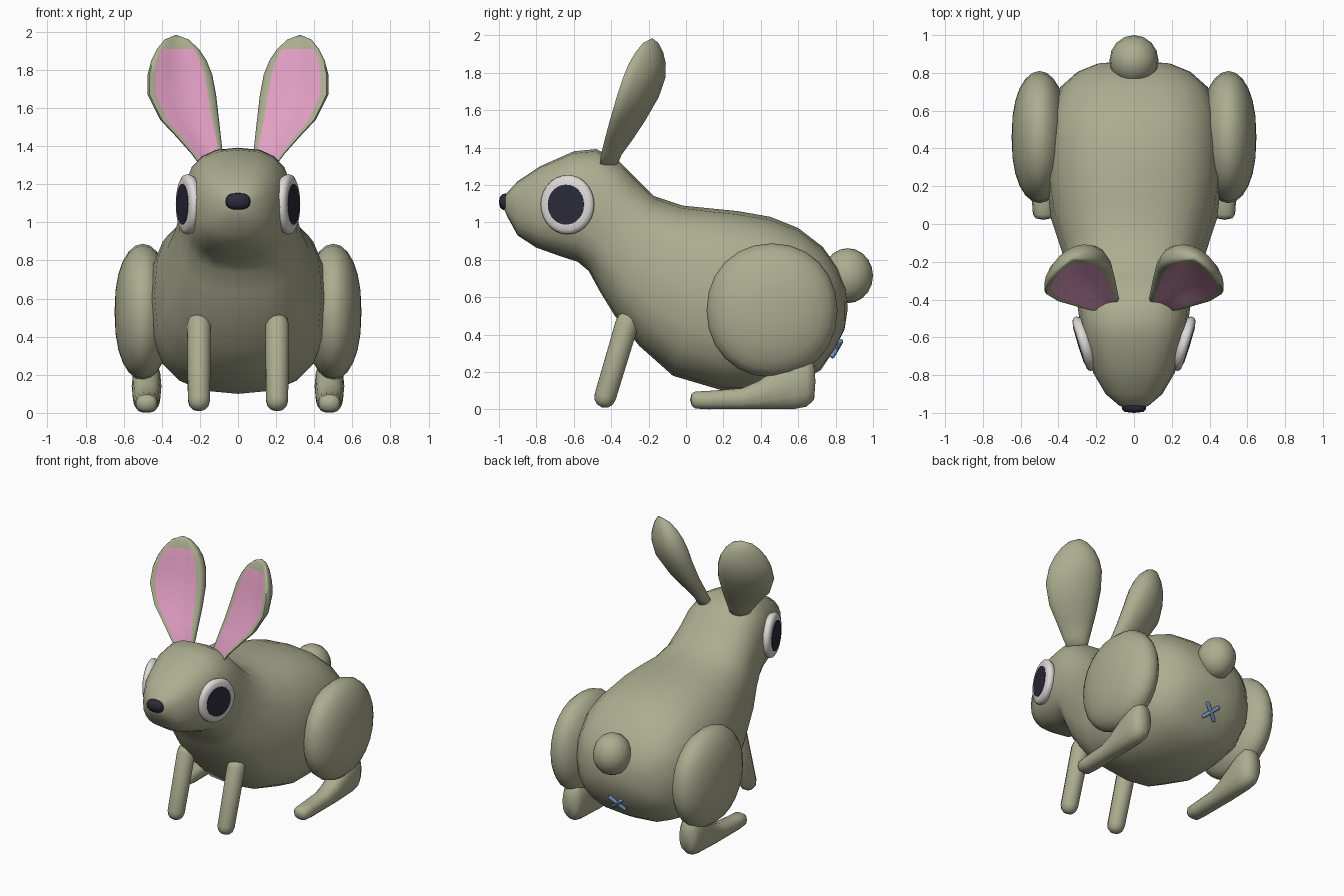
import bpy, bmesh, math
from mathutils import Vector, Matrix

if "Cube" in bpy.data.objects:
    bpy.data.objects.remove(bpy.data.objects["Cube"])


def material(name, rgb):
    m = bpy.data.materials.new(name)
    m.diffuse_color = (*rgb, 1)
    m.use_nodes = True
    m.node_tree.nodes["Principled BSDF"].inputs["Base Color"].default_value = m.diffuse_color
    return m


FUR = material("sage fur", (0.41, 0.42, 0.28))
PINK = material("ear pink", (0.75, 0.34, 0.54))
DARK = material("dark navy", (0.025, 0.023, 0.042))
WHITE = material("eye white", (0.72, 0.70, 0.68))
BLUE = material("stitch blue", (0.16, 0.27, 0.50))


def finish(name, bm, mats, angle=50):
    bmesh.ops.recalc_face_normals(bm, faces=bm.faces)
    me = bpy.data.meshes.new(name)
    bm.to_mesh(me)
    bm.free()
    for m in mats:
        me.materials.append(m)
    ob = bpy.data.objects.new(name, me)
    bpy.context.collection.objects.link(ob)
    bpy.context.view_layer.objects.active = ob
    ob.select_set(True)
    bpy.ops.object.shade_smooth_by_angle(angle=math.radians(angle))
    ob.select_set(False)
    return ob


def loft(name, rings, mats, start=None, end=None, rule=None, angle=50):
    """Skin closed rings; optional tip points; rule(row, column) gives a material index."""
    bm = bmesh.new()
    rows = [[bm.verts.new(p) for p in r] for r in rings]
    n = len(rows[0])
    for i in range(len(rows) - 1):
        for j in range(n):
            k = (j + 1) % n
            f = bm.faces.new((rows[i][j], rows[i][k], rows[i + 1][k], rows[i + 1][j]))
            f.material_index = rule(i, j) if rule else 0
    for row, tip in ((rows[0], start), (rows[-1], end)):
        if tip is None:
            bm.faces.new(row)
        else:
            v = bm.verts.new(tip)
            for j in range(n):
                bm.faces.new((row[j], row[(j + 1) % n], v))
    return finish(name, bm, mats, angle)


def oval(center, u, v, n=16, power=2.0):
    """Superellipse ring spanned by half-axis vectors u and v."""
    pts = []
    for i in range(n):
        a = 2 * math.pi * i / n
        c, s = math.cos(a), math.sin(a)
        pts.append(Vector(center) + Vector(u) * math.copysign(abs(c) ** (2 / power), c)
                   + Vector(v) * math.copysign(abs(s) ** (2 / power), s))
    return pts


def ellipsoid(name, center, radii, mat, seg=20, rows=12):
    bm = bmesh.new()
    bmesh.ops.create_uvsphere(bm, u_segments=seg, v_segments=rows, radius=1,
                              matrix=Matrix.Translation(center) @ Matrix.Diagonal((*radii, 1)))
    return finish(name, bm, [mat], 80)


def capsule(name, a, b, r0, r1, mat, n=12):
    """Round-ended tapered rod."""
    a, b = Vector(a), Vector(b)
    d = (b - a).normalized()
    u = d.orthogonal().normalized()
    v = d.cross(u)
    rings = []
    for t, s in ((-0.85, 0.53), (-0.5, 0.87), (0, 1)):
        rings.append(oval(a + d * r0 * t, u * r0 * s, v * r0 * s, n))
    for t, s in ((0, 1), (0.5, 0.87), (0.85, 0.53)):
        rings.append(oval(b + d * r1 * t, u * r1 * s, v * r1 * s, n))
    return loft(name, rings, [mat], a - d * r0, b + d * r1, angle=80)


# Body and head: (top y, top z, bottom y, bottom z, half width)
BODY = [(-.965, 1.15, -.955, 1.03, .08), (-.90, 1.22, -.90, .93, .15),
        (-.78, 1.30, -.80, .865, .215), (-.60, 1.38, -.66, .815, .265),
        (-.48, 1.392, -.58, .79, .285), (-.36, 1.33, -.52, .74, .298),
        (-.28, 1.25, -.46, .63, .31), (-.17, 1.14, -.38, .50, .345),
        (-.02, 1.09, -.25, .34, .385), (.13, 1.075, -.07, .18, .44),
        (.28, 1.06, .20, .10, .465), (.45, 1.03, .42, .10, .465),
        (.60, .97, .60, .14, .445), (.73, .87, .72, .21, .39),
        (.81, .76, .80, .33, .30), (.852, .66, .848, .43, .19)]
rings = []
for ty, tz, by, bz, w in BODY:
    top, bot = Vector((0, ty, tz)), Vector((0, by, bz))
    rings.append(oval((top + bot) / 2, (w, 0, 0), (top - bot) / 2, 20, 2.6))
loft("body_and_head", rings, [FUR], (0, -.985, 1.10), (0, .865, .54), angle=80)

# Nose
rings = [oval((0, y, 1.11), (w, 0, 0), (0, 0, h), 16, 2.6)
         for y, w, h in ((-.93, .055, .035), (-.955, .066, .045), (-.98, .064, .042), (-.995, .048, .028))]
loft("nose", rings, [DARK], (0, -.93, 1.11), (0, -1.0, 1.11), angle=80)

# Tail
ellipsoid("tail", (0, .865, .715), (.13, .135, .147), FUR, 16, 10)

# Crossed stitches under the tail
c = Vector((0, .805, .325))
up = Vector((0, .5, .87))
for name, s in (("stitch_a", 1), ("stitch_b", -1)):
    d = (Vector((s, 0, 0)) + up).normalized() * .062
    capsule(name, c - d, c + d, .014, .014, BLUE, 8)

# Ear slices: (z, inner x, outer x, front y, back y)
EAR = [(1.30, .085, .20, -.455, -.37), (1.36, .08, .245, -.45, -.345), (1.45, .09, .325, -.425, -.28),
       (1.54, .10, .41, -.40, -.22), (1.67, .115, .475, -.36, -.145),
       (1.775, .135, .475, -.325, -.11), (1.85, .165, .455, -.295, -.108),
       (1.91, .205, .425, -.262, -.122), (1.96, .26, .385, -.225, -.148)]
YAW = 0.33

for side, s in (("right", 1), ("left", -1)):
    # Ear: domed back, hollowed pink front, turned a little inward
    rings = []
    for z, xi, xo, yf, yb in EAR:
        w, cx = (xo - xi) / 2, (xo + xi) / 2
        kw = YAW * w
        t = math.sqrt(max((yb - yf - kw) ** 2 - kw ** 2, .0004))
        prof = [(-.94, -.10), (-.76, -.10), (-.38, .04), (0, .09), (.38, .04), (.76, -.10), (.94, -.10)]
        prof += [(math.cos(a * math.pi / 10), max(.05, math.sin(a * math.pi / 10))) for a in range(11)]
        rings.append([Vector((s * (cx + w * p), yf + kw - kw * p + t * q, z)) for p, q in prof])
    loft(side + "_ear", rings, [FUR, PINK], None, (s * .325, -.18, 1.985),
         rule=lambda i, j: 1 if 1 <= j <= 4 and i < 7 else 0, angle=70)

    # Eye: white rim with a dark pupil, set against the side of the head
    nrm = Vector((s * .955, -.295, 0)).normalized()
    tan = Vector((-nrm.y, nrm.x, 0))
    mid = Vector((s * .268, -.635, 1.095))

    def disc(off, r):
        return oval(mid + nrm * off, tan * r, Vector((0, 0, r * 1.06)), 28)
    loft(side + "_eye_white", [disc(-.04, .135), disc(-.005, .15), disc(.012, .145), disc(.022, .128), disc(.024, .10)],
         [WHITE], angle=70)
    loft(side + "_pupil", [disc(.018, .101), disc(.027, .101)], [DARK], end=mid + nrm * .029)

    # Front leg
    capsule(side + "_front_leg", (s * .205, -.432, .068), (s * .205, -.315, .46), .06, .064, FUR)

    # Haunch
    rings = []
    for i in range(1, 12):
        a = math.pi * i / 12
        r = math.sin(a) ** .85
        rings.append(oval((s * (.50 - .148 * math.cos(a)), .46, .53),
                          (0, .35 * r, 0), (0, 0, .358 * r), 24, 2.1))
    loft(side + "_haunch", rings, [FUR], (s * .352, .46, .53), (s * .648, .46, .53), angle=80)

    # Hind foot and heel: (y, bottom z, top z, half width)
    FOOT = [(.03, .02, .085, .04), (.05, .004, .097, .055), (.12, 0, .10, .06), (.30, 0, .115, .062),
            (.39, 0, .155, .07), (.48, 0, .22, .075), (.58, 0, .28, .078), (.645, .012, .29, .075),
            (.685, .05, .25, .055)]
    rings = [oval((s * .48, y, (b + t) / 2), (w, 0, 0), (0, 0, (t - b) / 2), 14, 2.4)
             for y, b, t, w in FOOT]
    loft(side + "_hind_foot", rings, [FUR], (s * .48, .022, .052), (s * .48, .692, .15), angle=80)
